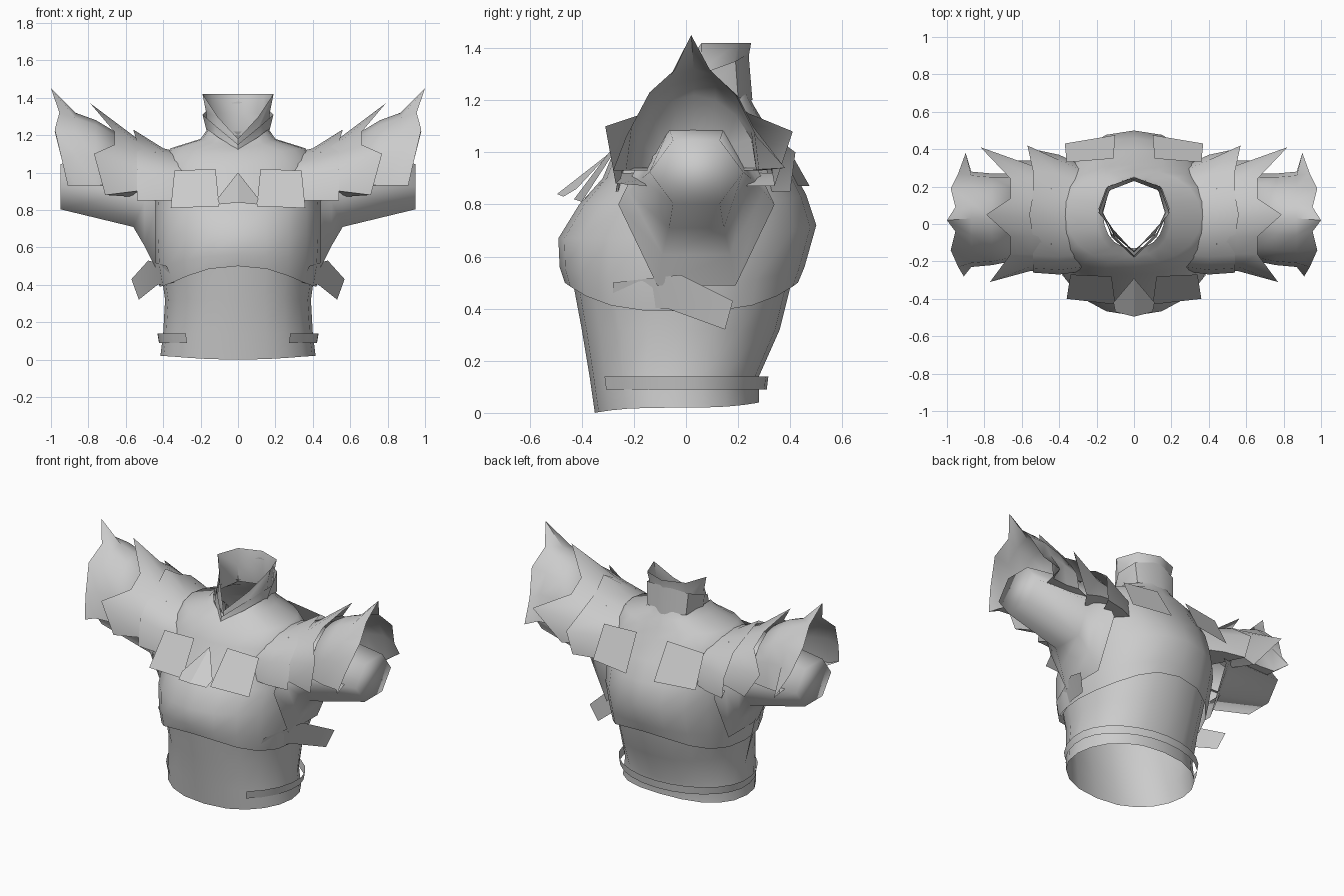
import bpy, bmesh, math
from mathutils import Vector

cube = bpy.data.objects.get("Cube")
if cube:
    bpy.data.objects.remove(cube, do_unlink=True)

grey = bpy.data.materials.new("plain grey")
grey.use_nodes = True
grey.diffuse_color = (0.6, 0.6, 0.6, 1)
grey.node_tree.nodes["Principled BSDF"].inputs["Base Color"].default_value = (0.6, 0.6, 0.6, 1)


def finish(name, bm, angle=50):
    bmesh.ops.recalc_face_normals(bm, faces=bm.faces)
    mesh = bpy.data.meshes.new(name)
    bm.to_mesh(mesh)
    bm.free()
    obj = bpy.data.objects.new(name, mesh)
    bpy.context.collection.objects.link(obj)
    mesh.materials.append(grey)
    bpy.ops.object.select_all(action="DESELECT")
    obj.select_set(True)
    bpy.context.view_layer.objects.active = obj
    bpy.ops.object.shade_smooth_by_angle(angle=math.radians(angle))


def loft(name, rings, closed=True, cap=False, angle=50):
    """Skin a surface through rings that have equal point counts."""
    bm = bmesh.new()
    rows = [[bm.verts.new(p) for p in ring] for ring in rings]
    count = len(rows[0])
    for a, b in zip(rows, rows[1:]):
        for i in range(count if closed else count - 1):
            j = (i + 1) % count
            bm.faces.new((a[i], a[j], b[j], b[i]))
    if cap:
        bm.faces.new(rows[-1])
    finish(name, bm, angle)


def plate(name, points):
    """A thin flat piece of armour, facing away from the body."""
    bm = bmesh.new()
    face = bm.faces.new([bm.verts.new(p) for p in points])
    face.normal_update()
    if face.normal.dot(face.calc_center_median()) < 0:
        face.normal_flip()
    mesh = bpy.data.meshes.new(name)
    bm.to_mesh(mesh)
    bm.free()
    mesh.materials.append(grey)
    bpy.context.collection.objects.link(bpy.data.objects.new(name, mesh))


def oval(z_front, z_side, z_back, rx, front, back, box=0.85, count=20):
    """A boxy oval round the body; height varies from front to back."""
    ring = []
    for i in range(count):
        a = math.tau * i / count
        c, s = math.cos(a), math.sin(a)
        x = rx * math.copysign(abs(c) ** box, c)
        y = (front + back) / 2 + (back - front) / 2 * math.copysign(abs(s) ** 0.95, s)
        end = z_back if s > 0 else z_front
        ring.append((x, y, z_side + (end - z_side) * abs(s) ** 3))
    return ring


def flip(points, side):
    return [(side * x, y, z) for x, y, z in points]


# Waist of the garment, open underneath
loft("waist", [
    oval(0.0, 0.02, 0.04, 0.415, -0.35, 0.28),
    oval(0.14, 0.14, 0.14, 0.4, -0.37, 0.28),
    oval(0.32, 0.32, 0.32, 0.39, -0.4, 0.36),
    oval(0.48, 0.46, 0.48, 0.41, -0.43, 0.4),
    oval(0.6, 0.6, 0.6, 0.43, -0.45, 0.43)])

# Chest shell, rising over the shoulders to the neck
loft("chest", [
    oval(0.5, 0.39, 0.5, 0.42, -0.465, 0.43),
    oval(0.56, 0.5, 0.56, 0.44, -0.485, 0.455, 0.92),
    oval(0.67, 0.67, 0.72, 0.45, -0.49, 0.5, 0.95),
    oval(0.8, 0.8, 0.84, 0.45, -0.41, 0.46, 0.95),
    oval(0.9, 0.92, 0.95, 0.44, -0.32, 0.4),
    oval(1.02, 1.04, 1.06, 0.43, -0.27, 0.32),
    oval(1.1, 1.13, 1.13, 0.36, -0.21, 0.29),
    oval(1.13, 1.18, 1.18, 0.2, -0.17, 0.26),
    oval(1.15, 1.23, 1.22, 0.165, -0.13, 0.24)])


# Standing collar with a V opening
def full(half):
    return half + [(-x, y, z) for x, y, z in reversed(half[1:-1])]


collar_foot = full([(0, -0.14, 1.13), (0.11, -0.06, 1.18), (0.165, 0.06, 1.2),
                    (0.13, 0.19, 1.21), (0, 0.25, 1.2)])
collar_mid = full([(0, -0.15, 1.16), (0.11, -0.05, 1.25), (0.17, 0.06, 1.32),
                   (0.13, 0.18, 1.32), (0, 0.23, 1.31)])
collar_rim = full([(0, -0.15, 1.18), (0.11, -0.03, 1.3), (0.19, 0.06, 1.42),
                   (0.14, 0.2, 1.42), (0, 0.25, 1.42)])
loft("collar", [collar_foot, collar_mid, collar_rim])
loft("collar_fold", [
    full([(0, -0.18, 1.12), (0.12, -0.07, 1.18), (0.165, 0.06, 1.21),
          (0.14, 0.2, 1.21), (0, 0.255, 1.2)]),
    full([(0, -0.17, 1.15), (0.12, -0.05, 1.25), (0.19, 0.08, 1.31),
          (0.15, 0.19, 1.35), (0, 0.24, 1.38)])])

# Belt band, open across the front
belt = []
for z, grow in ((0.09, 1), (0.14, 1.02)):
    belt.append([(0.425 * grow * math.sin(a),
                  grow * math.cos(a) * (0.31 if math.cos(a) > 0 else 0.4), z)
                 for a in (math.radians(-140 + 14 * i) for i in range(21))])
loft("belt", belt, closed=False)

# Centre tongue of the mantle
for word, side in (("left", 1), ("right", -1)):
    plate(word + "_front_tongue", flip([
        (0, -0.29, 1.0), (0.11, -0.42, 0.86), (0.1, -0.47, 0.83), (0, -0.495, 0.84)], side))


def arch(x, centre_z, front, back, top, low, count=9):
    """An open arch over the arm whose ends tuck in towards the sleeve."""
    ring = []
    for i in range(count):
        t = -1 + 2 * i / (count - 1)
        a = t * math.pi / 2
        reach = back if t > 0 else front
        drop = low * max(0, abs(t) - 0.75) * 4
        y = 0.03 + (reach - 0.03) * abs(math.sin(a)) ** 1.1
        ring.append(Vector((x, y, centre_z + (top - centre_z) * math.cos(a) - drop)))
    tuck = Vector((x - 0.1, -0.13, centre_z - low))
    return [tuck] + ring + [tuck + Vector((0, 0.33, 0))]


def shoulder_layer(name, rings, spikes, side):
    """A flared guard whose outer edge is pulled out to spikes."""
    arches = [arch(*r) for r in rings]
    for index, tip in spikes.items():
        arches[-1][index] = Vector(tip)
    loft(name, [flip(r, side) for r in arches], closed=False, angle=45)


for word, side in (("left", 1), ("right", -1)):
    # Six sided sleeve with a closed end, flaring into the armpit
    sleeve = []
    for x, cz, ry, rz in ((0.44, 0.8, 0.3, 0.36), (0.5, 0.85, 0.26, 0.28),
                          (0.56, 0.9, 0.21, 0.22), (0.95, 0.925, 0.18, 0.14)):
        sleeve.append([(side * x, 0.04 + ry * math.cos(k * math.pi / 3),
                        cz + rz * math.sin(k * math.pi / 3)) for k in range(6)])
    loft(word + "_sleeve", sleeve, cap=True, angle=120)

    # Three overlapping shoulder guards
    shoulder_layer(word + "_shoulder_base", [
        (0.25, 0.9, -0.25, 0.3, 1.09, 0.05),
        (0.4, 0.9, -0.27, 0.37, 1.13, 0.05),
        (0.54, 0.92, -0.26, 0.4, 1.18, 0.07)],
        {5: (0.56, 0.05, 1.23), 8: (0.57, 0.42, 1.0)}, side)
    shoulder_layer(word + "_shoulder_middle", [
        (0.38, 0.92, -0.25, 0.33, 1.11, 0.0),
        (0.55, 0.92, -0.25, 0.34, 1.19, 0.02),
        (0.66, 0.93, -0.25, 0.34, 1.24, 0.06)],
        {5: (0.79, 0.05, 1.37), 2: (0.77, -0.31, 1.1),
         8: (0.82, 0.41, 1.08), 1: (0.71, -0.27, 0.88)}, side)
    shoulder_layer(word + "_shoulder_outer", [
        (0.6, 0.94, -0.14, 0.21, 1.06, 0.0),
        (0.66, 0.95, -0.2, 0.27, 1.22, 0.01),
        (0.76, 0.96, -0.22, 0.27, 1.28, 0.03),
        (0.87, 0.96, -0.23, 0.28, 1.32, 0.03),
        (0.965, 0.97, -0.24, 0.29, 1.3, 0.04)],
        {5: (1.0, 0.02, 1.45), 4: (0.955, -0.04, 1.32), 6: (0.955, 0.09, 1.32),
         3: (0.98, -0.14, 1.23), 7: (0.98, 0.19, 1.22),
         2: (0.94, -0.23, 1.06), 8: (0.94, 0.27, 1.06),
         1: (0.91, -0.28, 0.93), 9: (0.9, 0.38, 0.94)}, side)

    # Hanging plates on chest and back
    plate(word + "_chest_plate", flip([
        (0.12, -0.28, 1.02), (0.34, -0.27, 1.01), (0.36, -0.4, 0.81),
        (0.1, -0.43, 0.82)], side))
    plate(word + "_back_plate", flip([
        (0.11, 0.35, 1.09), (0.36, 0.33, 1.07), (0.37, 0.43, 0.87),
        (0.1, 0.475, 0.87)], side))

    # Flared strip at the side of the chest hem
    loft(word + "_hem_strip", [
        flip([(0.34, -0.28, 0.41), (0.43, -0.07, 0.4), (0.53, 0.15, 0.32)], side),
        flip([(0.38, -0.28, 0.5), (0.48, -0.02, 0.53), (0.57, 0.18, 0.43)], side)],
        closed=False)
